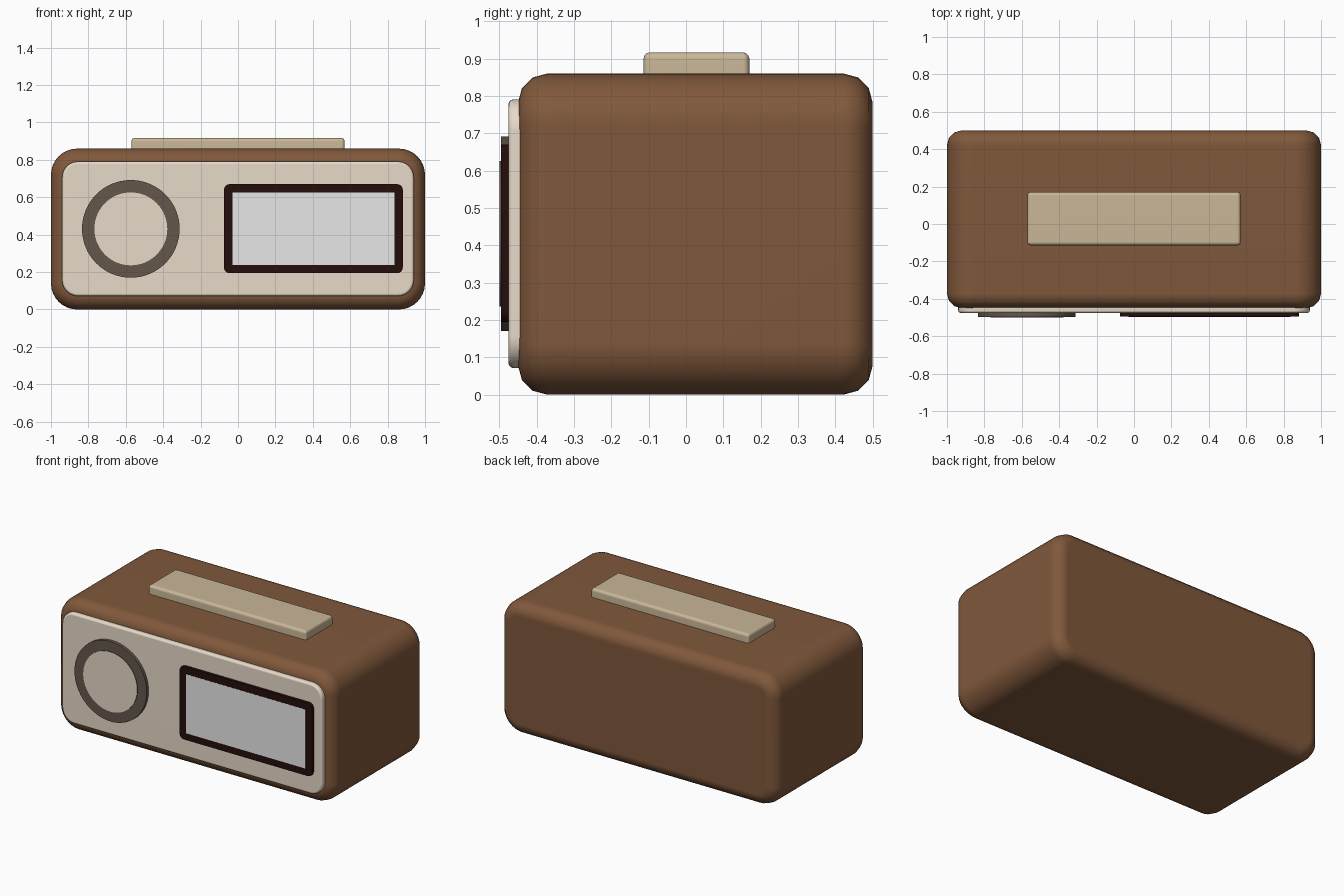
import bpy, bmesh, math
from mathutils import Vector

if "Cube" in bpy.data.objects:
    bpy.data.objects.remove(bpy.data.objects["Cube"])


def material(name, r, g, b):
    lin = [((c / 255 + 0.055) / 1.055) ** 2.4 if c > 10 else c / 255 / 12.92 for c in (r, g, b)]
    m = bpy.data.materials.new(name)
    m.diffuse_color = (*lin, 1)
    m.use_nodes = True
    m.node_tree.nodes["Principled BSDF"].inputs["Base Color"].default_value = m.diffuse_color
    return m


brown = material("brown_case", 128, 88, 59)
cream = material("cream_panel", 234, 221, 203)
tan = material("tan_button", 201, 183, 152)
taupe = material("taupe_ring", 101, 87, 75)
dark = material("dark_frame", 36, 13, 11)
grey = material("grey_screen", 231, 231, 231)


def rounded_rect(cu, cv, hu, hv, r, seg):
    """Corner-arc points of a rounded rectangle."""
    pts = []
    for i, (su, sv) in enumerate(((1, 1), (-1, 1), (-1, -1), (1, -1))):
        for k in range(seg + 1):
            a = math.pi / 2 * (i + k / seg)
            pts.append((cu + su * (hu - r) + r * math.cos(a),
                        cv + sv * (hv - r) + r * math.sin(a)))
    return pts


def loft(name, centre, half, r, seg, rings, mats, upright=False):
    """Stack rounded rectangles (inset, depth); the last cap takes the last material."""
    bm = bmesh.new()
    loops = []
    for inset, d in rings:
        pts = rounded_rect(*centre, half[0] - inset, half[1] - inset, max(r - inset, 0), seg)
        loops.append([bm.verts.new((u, v, d) if upright else (u, d, v)) for u, v in pts])
    n = len(loops[0])
    for a, b in zip(loops, loops[1:]):
        for i in range(n):
            j = (i + 1) % n
            bm.faces.new((a[i], a[j], b[j], b[i]))
    bm.faces.new(loops[0])
    cap = bm.faces.new(loops[-1])
    cap.material_index = len(mats) - 1
    bmesh.ops.remove_doubles(bm, verts=bm.verts, dist=1e-5)
    bmesh.ops.recalc_face_normals(bm, faces=bm.faces)
    for f in bm.faces:
        f.smooth = True
    for e in bm.edges:
        e.smooth = e.calc_face_angle(0) < math.radians(40)
    me = bpy.data.meshes.new(name)
    bm.to_mesh(me)
    bm.free()
    for m in mats:
        me.materials.append(m)
    ob = bpy.data.objects.new(name, me)
    bpy.context.collection.objects.link(ob)
    wn = ob.modifiers.new("flat_face_normals", 'WEIGHTED_NORMAL')
    wn.keep_sharp = True
    return ob


def round_edge(d, size, direction, seg, start=True):
    """Rings for a rounded rim; start=True closes in from the cap outwards."""
    out = []
    for k in range(seg + 1):
        a = math.pi / 2 * k / seg
        out.append((size * (1 - math.sin(a)), d + direction * size * (1 - math.cos(a))))
    return out if start else out[::-1]


# Case: rounded profile with softened front and back rims
loft("case", (0, 0.43), (1, 0.43), 0.14, 8,
     round_edge(0.5, 0.078, -1, 3) + round_edge(-0.45, 0.078, 1, 3, False), [brown])

# Front panel
loft("front_panel", (0, 0.431), (0.94, 0.36), 0.085, 6,
     [(0, -0.44)] + round_edge(-0.476, 0.014, 1, 3, False), [cream])

# Round dial: taupe ring around a slightly raised cream face
loft("dial", (-0.573, 0.431), (0.261, 0.261), 0.261, 16,
     [(0, -0.47), (0, -0.496), (0.066, -0.496), (0.066, -0.5)], [taupe, cream])

# Display: dark frame with a flush grey screen
loft("display", (0.403, 0.432), (0.478, 0.238), 0.03, 4,
     [(0, -0.47), (0, -0.495), (0.045, -0.495), (0.045, -0.496)], [dark, grey])

# Long button on top
loft("top_button", (0, 0.028), (0.57, 0.142), 0.016, 3,
     [(0, 0.85)] + round_edge(0.917, 0.018, -1, 3, False), [tan], upright=True)
